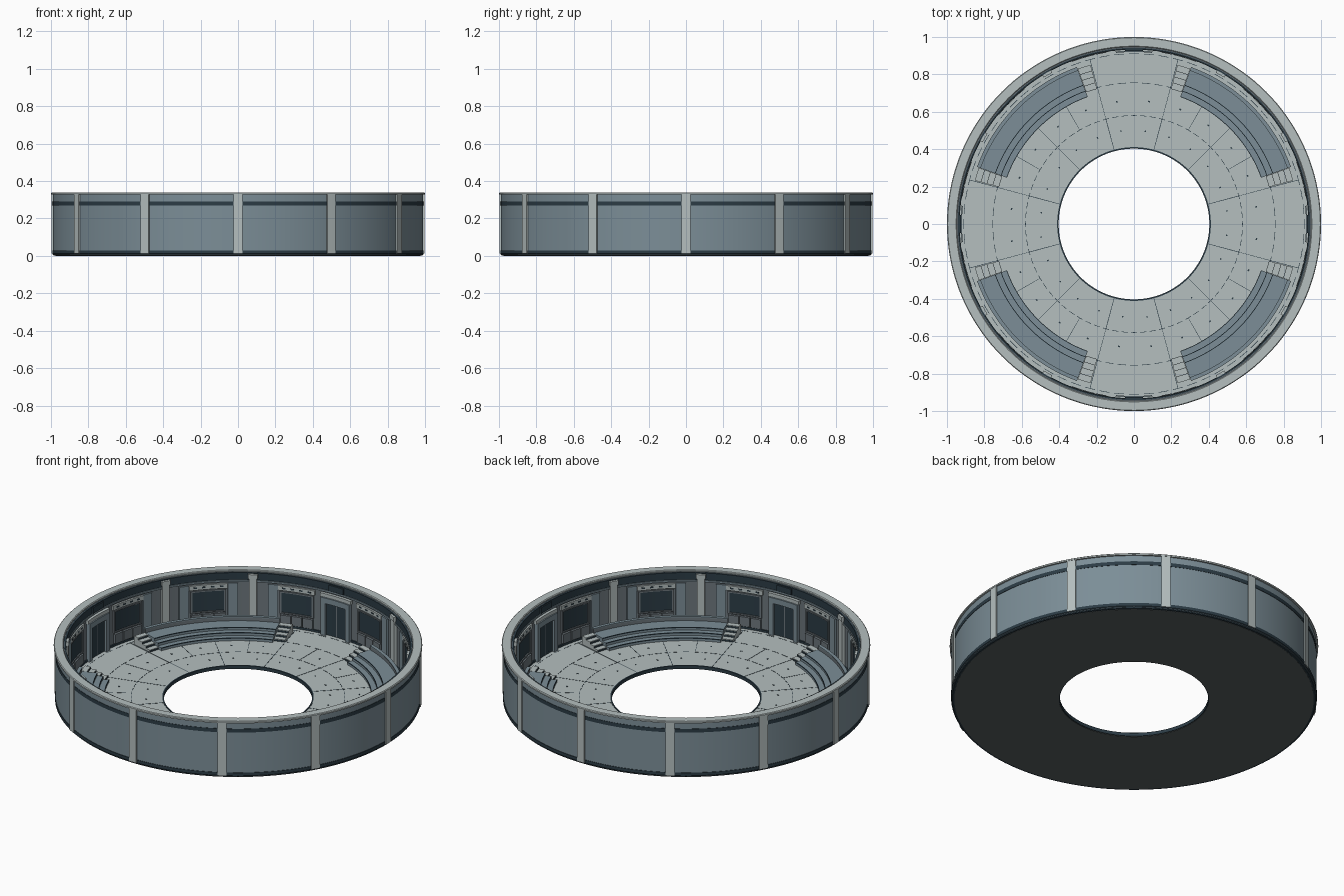
import bpy, bmesh
from math import radians, cos, sin, ceil

if "Cube" in bpy.data.objects:
    bpy.data.objects.remove(bpy.data.objects["Cube"])


def material(name, rgb):
    m = bpy.data.materials.new(name)
    m.diffuse_color = (*rgb, 1)
    m.use_nodes = True
    m.node_tree.nodes["Principled BSDF"].inputs["Base Color"].default_value = m.diffuse_color
    return m


LIGHT = material("light_panel", (0.46, 0.52, 0.52))
STEEL = material("blue_steel", (0.20, 0.27, 0.31))
GREY = material("mid_grey", (0.15, 0.18, 0.20))
DARK = material("dark_trim", (0.025, 0.045, 0.06))
UNDER = material("underside", (0.10, 0.115, 0.115))


def sector(bm, profile, a0, a1):
    """Sweep a closed (r, z) profile around z between two angles in degrees."""
    full = a1 - a0 >= 360
    n = max(1, ceil((a1 - a0) / 2.5))
    rows = []
    for i in range(n if full else n + 1):
        a = radians(a0 + (a1 - a0) * i / n)
        rows.append([bm.verts.new((r * cos(a), r * sin(a), z)) for r, z in profile])
    k = len(profile)
    for i in range(n):
        p, q = rows[i], rows[(i + 1) % len(rows)]
        for j in range(k):
            bm.faces.new((p[j], q[j], q[(j + 1) % k], p[(j + 1) % k]))
    if not full:
        bm.faces.new(rows[0])
        bm.faces.new(rows[-1][::-1])


def box(r0, r1, z0, z1):
    return [(r0, z0), (r1, z0), (r1, z1), (r0, z1)]


def part(name, mat, pieces):
    """One object made from (profile, start angle, end angle) pieces."""
    bm = bmesh.new()
    for profile, a0, a1 in pieces:
        sector(bm, profile, a0, a1)
    bmesh.ops.recalc_face_normals(bm, faces=bm.faces)
    me = bpy.data.meshes.new(name)
    bm.to_mesh(me)
    bm.free()
    me.materials.append(mat)
    ob = bpy.data.objects.new(name, me)
    bpy.context.collection.objects.link(ob)
    bpy.context.view_layer.objects.active = ob
    bpy.ops.object.select_all(action='DESELECT')
    ob.select_set(True)
    bpy.ops.object.shade_smooth_by_angle(angle=radians(25))
    return ob


def centred(profile, angles, half):
    return [(profile, a - half, a + half) for a in angles]


FL = 0.02
doors = [0, 90, 180, 270]
ribs = range(0, 360, 30)
pilasters = [a for a in ribs if a % 90]
bays = range(15, 360, 30)
stands = range(45, 360, 90)

# Floor ring, underside and hole trim
part("floor", LIGHT, [(box(0.407, 0.96, 0.006, FL), 0, 360)])
part("underside", UNDER, [(box(0.408, 0.975, 0.0, 0.006), 0, 360)])
part("hole_trim", DARK, [(box(0.403, 0.411, 0.002, FL + 0.002), 0, 360)])

# Floor seams: dashed circles, radial joints and small studs
seams = []
for r in (0.58, 0.755, 0.91):
    seams += centred(box(r - 0.0015, r + 0.0015, FL - 0.002, FL + 0.001), range(0, 360, 5), 1.7)
seams += centred(box(0.411, 0.58, FL - 0.002, FL + 0.001), bays, 0.18)
seams += centred(box(0.58, 0.755, FL - 0.002, FL + 0.001), range(0, 360, 15), 0.1)
seams += centred(box(0.755, 0.91, FL - 0.002, FL + 0.001), [d + s for d in doors for s in (-15, 15)], 0.1)
for r in (0.50, 0.66):
    seams += centred(box(r - 0.004, r + 0.004, FL - 0.002, FL + 0.002), range(8, 360, 15), 0.4)
part("floor_seams", DARK, seams)

# Outer wall with dark bands, ribs and top cap
part("outer_wall", STEEL, [(box(0.948, 0.990, 0.006, 0.33), 0, 360)])
part("base_band", DARK, [([(0.96, 0.001), (0.985, 0.001), (0.993, 0.012), (0.993, 0.03), (0.96, 0.03)], 0, 360)])
part("upper_band", DARK, [(box(0.97, 0.992, 0.27, 0.292), 0, 360)])
part("outer_ribs", LIGHT, centred(box(0.97, 0.998, 0.012, 0.332), ribs, 1.4))
part("top_cap", LIGHT, [([(0.947, 0.328), (1.0, 0.328), (1.0, 0.336), (0.996, 0.34), (0.951, 0.34), (0.947, 0.336)], 0, 360)])

# Inner wall lining and rings
part("inner_lining", GREY, [(box(0.942, 0.95, FL, 0.33), 0, 360)])
part("inner_top_band", DARK, [(box(0.934, 0.95, 0.288, 0.33), 0, 360)])
part("inner_ledge", STEEL, [(box(0.932, 0.95, 0.276, 0.286), 0, 360)])
part("inner_skirting", DARK, [(box(0.934, 0.95, FL, 0.032), 0, 360)])

# Pilasters with caps
part("pilasters", LIGHT, centred(box(0.924, 0.95, FL, 0.30), pilasters, 1.3)
     + centred(box(0.920, 0.95, 0.30, 0.325), pilasters, 1.6))

# Wall bays: window, frame, header with slots, side panels, lower panels
part("windows", DARK, centred(box(0.939, 0.95, 0.105, 0.225), bays, 5.4))
frames = []
for z in (0.098, 0.224):
    frames += centred(box(0.933, 0.95, z, z + 0.008), bays, 5.9)
frames += centred(box(0.933, 0.95, 0.098, 0.232), [b + s for b in bays for s in (-5.7, 5.7)], 0.3)
part("window_frames", GREY, frames)
part("headers", LIGHT, centred(box(0.931, 0.95, 0.238, 0.266), bays, 6.5))
part("header_slots", DARK, centred(box(0.929, 0.94, 0.248, 0.256),
                                   [b + s for b in bays for s in (-4.5, -1.5, 1.5, 4.5)], 0.6))
sides = [b + s for b in bays for s in (-8.3, 8.3) if abs((b + s + 45) % 90 - 45) > 7.5]
part("side_panels", STEEL, centred(box(0.932, 0.95, 0.036, 0.268), sides, 1.7))
part("lower_panels", GREY, centred(box(0.928, 0.95, 0.036, 0.092),
                                   [b + s for b in bays for s in (-4, 0, 4)], 1.85))

# Doors in the four main directions
part("doors", DARK, centred(box(0.934, 0.95, FL, 0.212), doors, 4.2))
part("door_split", GREY, centred(box(0.931, 0.94, FL, 0.21), doors, 0.15))
part("door_frames", STEEL, centred(box(0.920, 0.95, FL, 0.245), [d + s for d in doors for s in (-5, 5)], 0.95)
     + centred(box(0.920, 0.95, 0.212, 0.245), doors, 4.05))
part("door_lintels", LIGHT, centred(box(0.925, 0.95, 0.247, 0.268), doors, 6.2))
part("door_top_blocks", DARK, centred(box(0.926, 0.95, 0.29, 0.325), doors, 3))

# Tiered curved stands with nosings and backrests
tiers = [(0.725, FL), (0.875, FL), (0.875, 0.07), (0.79, 0.07), (0.79, 0.054),
         (0.757, 0.054), (0.757, 0.037), (0.725, 0.037)]
part("stands", STEEL, centred(tiers, stands, 25))
noses = []
for r, z in ((0.725, 0.037), (0.757, 0.054), (0.79, 0.07)):
    noses += centred(box(r - 0.002, r + 0.002, z - 0.004, z + 0.001), stands, 25)
part("stand_nosings", DARK, noses)
part("stand_backs", GREY, centred(box(0.876, 0.890, FL, 0.09), stands, 25))
part("back_rails", STEEL, centred(box(0.873, 0.893, 0.09, 0.096), stands, 25))

# Short stairs at both ends of each stand
treads, joints = [], []
for s in stands:
    for e in (-27.4, 27.4):
        for i in range(4):
            r = 0.75 + i * 0.033
            treads.append((box(r, 0.882, FL + i * 0.0125, FL + (i + 1) * 0.0125), s + e - 2.3, s + e + 2.3))
            joints.append((box(r - 0.0015, r + 0.001, FL + i * 0.0125, FL + i * 0.0125 + 0.009),
                           s + e - 2.2, s + e + 2.2))
part("stairs", LIGHT, treads)
part("stair_risers", DARK, joints)
